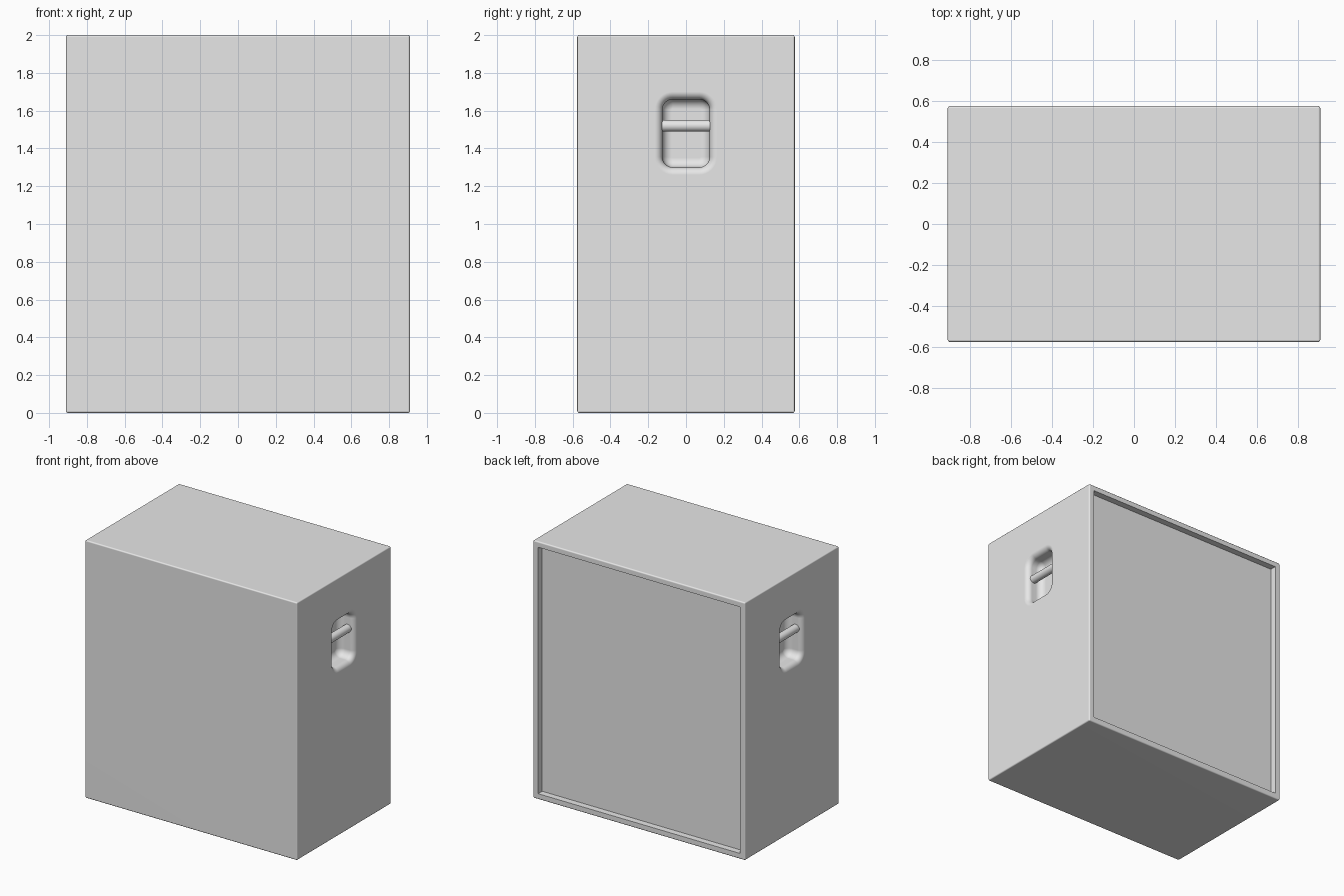
import bpy, bmesh, math
from mathutils import Vector

if "Cube" in bpy.data.objects:
    bpy.data.objects.remove(bpy.data.objects["Cube"], do_unlink=True)

W, D, H = 0.91, 0.576, 2.0
HANDLE_Z, BAR_Z = 1.48, 1.52
POCKET_DEPTH = 0.13

grey = bpy.data.materials.new("plain_grey")
grey.use_nodes = True
grey.diffuse_color = (0.8, 0.8, 0.8, 1)
grey.node_tree.nodes["Principled BSDF"].inputs["Base Color"].default_value = (0.8, 0.8, 0.8, 1)


def make_object(name, bm):
    bmesh.ops.recalc_face_normals(bm, faces=bm.faces[:])
    mesh = bpy.data.meshes.new(name)
    bm.to_mesh(mesh)
    bm.free()
    mesh.materials.append(grey)
    ob = bpy.data.objects.new(name, mesh)
    bpy.context.collection.objects.link(ob)
    return ob


def smooth(ob, degrees):
    bpy.ops.object.select_all(action='DESELECT')
    ob.select_set(True)
    bpy.context.view_layer.objects.active = ob
    bpy.ops.object.shade_smooth_by_angle(angle=math.radians(degrees))


def rounded_rect(half_y, half_z, radius, steps=8):
    pts = []
    for k, (sy, sz) in enumerate(((1, 1), (-1, 1), (-1, -1), (1, -1))):
        for i in range(steps + 1):
            a = math.pi / 2 * (k + i / steps)
            pts.append((sy * (half_y - radius) + radius * math.cos(a),
                        sz * (half_z - radius) + radius * math.sin(a)))
    return pts


# Cabinet: softened box with a recessed back panel
bm = bmesh.new()
bmesh.ops.create_cube(bm, size=1)
for v in bm.verts:
    v.co = Vector((v.co.x * 2 * W, v.co.y * 2 * D, (v.co.z + 0.5) * H))
bmesh.ops.bevel(bm, geom=bm.edges[:], offset=0.01, segments=3, profile=0.5, affect='EDGES')
bm.normal_update()
back = max(bm.faces, key=lambda f: f.normal.y * f.calc_area())
bmesh.ops.inset_individual(bm, faces=[back], thickness=0.048)
panel = bmesh.ops.extrude_face_region(bm, geom=[back])
bmesh.ops.delete(bm, geom=[back], context='FACES_ONLY')
for v in panel["geom"]:
    if isinstance(v, bmesh.types.BMVert):
        v.co.y -= 0.05
cabinet = make_object("cabinet", bm)


# Handle pocket shape: flared lip, straight wall, rounded floor edge
def pocket_profile():
    lip, fillet, n = 0.04, 0.05, 6
    rings = [(lip, -0.03)]
    for i in range(n + 1):
        a = math.pi / 2 * i / n
        rings.append((lip * (1 - math.sin(a)), lip * (1 - math.cos(a))))
    for i in range(n + 1):
        a = math.pi / 2 * i / n
        rings.append((fillet * (math.cos(a) - 1), POCKET_DEPTH - fillet + fillet * math.sin(a)))
    return rings


def make_pocket(side, name):
    bm = bmesh.new()
    loops = []
    for grow, depth in pocket_profile():
        pts = rounded_rect(0.125 + grow, 0.18 + grow, 0.055 + grow)
        loops.append([bm.verts.new((side * (W - depth), y, HANDLE_Z + z)) for y, z in pts])
    for a, b in zip(loops, loops[1:]):
        for i in range(len(a)):
            j = (i + 1) % len(a)
            bm.faces.new((a[i], a[j], b[j], b[i]))
    bm.faces.new(loops[0])
    bm.faces.new(loops[-1])
    ob = make_object(name, bm)
    ob.hide_render = True
    return ob


# Cut a pocket into each side, then bake the cuts
cutters = []
for side, label in ((1, "left"), (-1, "right")):
    cutter = make_pocket(side, label + "_pocket_cutter")
    mod = cabinet.modifiers.new(label + "_pocket", 'BOOLEAN')
    mod.operation, mod.object, mod.solver = 'DIFFERENCE', cutter, 'EXACT'
    cutters.append(cutter)
graph = bpy.context.evaluated_depsgraph_get()
baked = bpy.data.meshes.new_from_object(cabinet.evaluated_get(graph))
cabinet.modifiers.clear()
cabinet.data = baked
for cutter in cutters:
    bpy.data.objects.remove(cutter, do_unlink=True)
smooth(cabinet, 35)
weighted = cabinet.modifiers.new("even_shading", 'WEIGHTED_NORMAL')
weighted.keep_sharp = True

# Grip bar across each pocket
for side, label in ((1, "left"), (-1, "right")):
    bpy.ops.mesh.primitive_cylinder_add(vertices=32, radius=0.031, depth=0.255,
                                        location=(side * (W - 0.057), 0, BAR_Z),
                                        rotation=(math.pi / 2, 0, 0))
    bar = bpy.context.object
    bar.name = label + "_grip_bar"
    bar.data.materials.append(grey)
    smooth(bar, 35)
